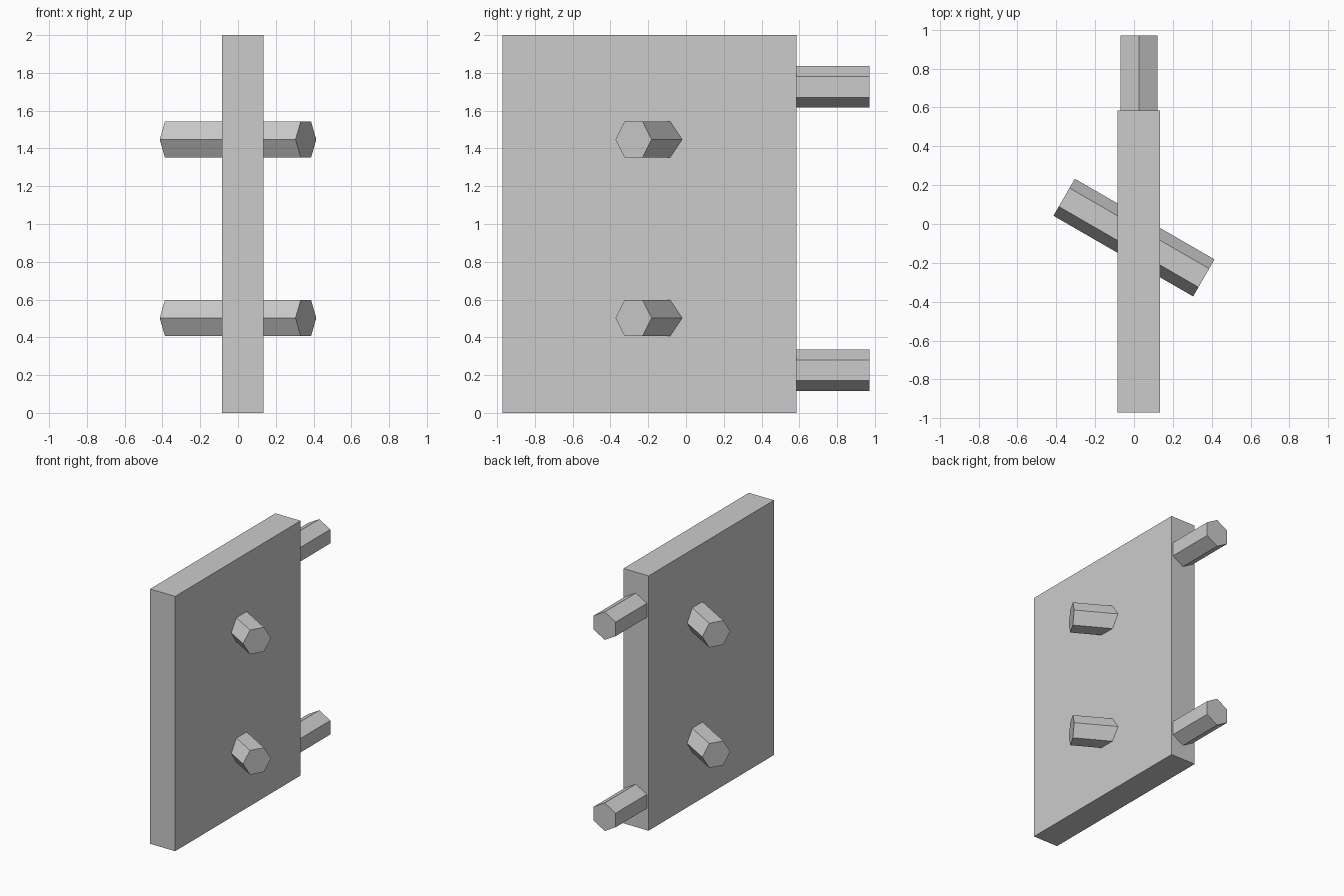
import bpy
import math

if "Cube" in bpy.data.objects:
    bpy.data.objects.remove(bpy.data.objects["Cube"])

grey = bpy.data.materials.new("plain grey")
grey.diffuse_color = (0.6, 0.6, 0.6, 1)
grey.use_nodes = True
grey.node_tree.nodes["Principled BSDF"].inputs["Base Color"].default_value = grey.diffuse_color


def hex_peg(name, location, length, rotation):
    """Six-sided rod with corners at the top and bottom."""
    bpy.ops.mesh.primitive_cylinder_add(
        vertices=6, radius=0.11, depth=length, location=location, rotation=rotation)
    peg = bpy.context.object
    peg.name = name
    peg.data.materials.append(grey)


# Upright panel
bpy.ops.mesh.primitive_cube_add(size=1, location=(0.025, -0.193, 1.0))
panel = bpy.context.object
panel.name = "panel"
panel.scale = (0.218, 1.555, 2.0)
bpy.ops.object.transform_apply(location=False, rotation=False, scale=True)
panel.data.materials.append(grey)

# Cross pegs running through both broad sides of the panel
for label, z in (("lower", 0.502), ("upper", 1.447)):
    hex_peg(label + "_cross_peg", (0, -0.07, z), 0.83, (0, math.pi / 2, 0))
    peg = bpy.context.object
    # Turn the rod about its own axis so a corner points straight up
    top = max((peg.matrix_basis @ v.co).z for v in peg.data.vertices) - z
    if top < 0.105:
        peg.rotation_euler = (math.pi / 6, math.pi / 2, 0)

# Back pegs standing out of the rear edge
for label, z in (("lower", 0.226), ("upper", 1.726)):
    hex_peg(label + "_back_peg", (0.026, 0.741, z), 0.46, (math.pi / 2, 0, 0))
